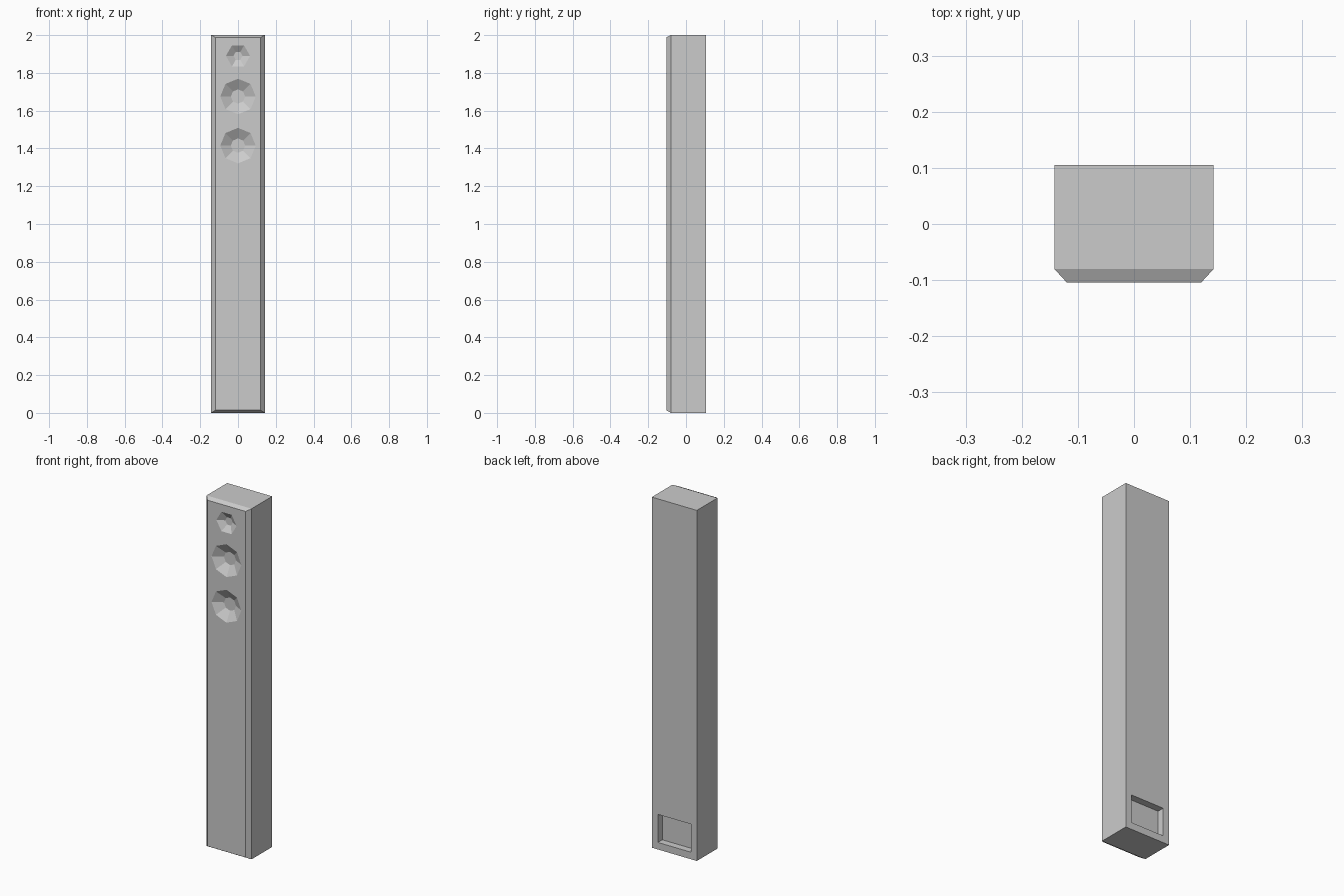
import bpy, bmesh, math

if "Cube" in bpy.data.objects:
    bpy.data.objects.remove(bpy.data.objects["Cube"])


def mesh_object(name, rings):
    """Solid lofted through rings of equal point count, capped at both ends."""
    bm = bmesh.new()
    loops = [[bm.verts.new(p) for p in ring] for ring in rings]
    for a, b in zip(loops, loops[1:]):
        for i in range(len(a)):
            j = (i + 1) % len(a)
            bm.faces.new((a[i], a[j], b[j], b[i]))
    bm.faces.new(loops[0])
    bm.faces.new(loops[-1])
    bmesh.ops.recalc_face_normals(bm, faces=bm.faces)
    me = bpy.data.meshes.new(name)
    bm.to_mesh(me)
    bm.free()
    ob = bpy.data.objects.new(name, me)
    bpy.context.collection.objects.link(ob)
    return ob


def rect(hw, z0, z1, y):
    return [(-hw, y, z0), (hw, y, z0), (hw, y, z1), (-hw, y, z1)]


def polygon(r, sides, y, z):
    return [(r * math.cos(2 * math.pi * i / sides), y,
             z + r * math.sin(2 * math.pi * i / sides)) for i in range(sides)]


def cut(target, cutter):
    cutter.hide_render = True
    mod = target.modifiers.new(cutter.name, 'BOOLEAN')
    mod.operation = 'DIFFERENCE'
    mod.solver = 'EXACT'
    mod.object = cutter
    bpy.context.view_layer.objects.active = target
    bpy.ops.object.modifier_apply(modifier=mod.name)
    bpy.data.objects.remove(cutter)


FRONT, BACK = -0.104, 0.105

# Tall cabinet with a chamfered front
cabinet = mesh_object("speaker_cabinet", [
    rect(0.142, 0, 2, BACK),
    rect(0.142, 0, 2, FRONT + 0.024),
    rect(0.12, 0.014, 1.988, FRONT)])

# Recessed cones: one tweeter and two woofers
for name, z, r, r_in, depth, sides in (
        ("tweeter", 1.89, 0.064, 0.024, 0.023, 6),
        ("upper_woofer", 1.675, 0.094, 0.038, 0.032, 8),
        ("lower_woofer", 1.415, 0.094, 0.038, 0.032, 8)):
    over = 0.005
    r_over = r + (r - r_in) * over / depth
    cut(cabinet, mesh_object(name + "_cutter", [
        polygon(r_over, sides, FRONT - over, z),
        polygon(r_in, sides, FRONT + depth, z)]))

# Connector panel recess at the back
cut(cabinet, mesh_object("connector_cutter", [
    rect(0.104, 0.04, 0.2, BACK + 0.02),
    rect(0.104, 0.04, 0.2, BACK - 0.04)]))
